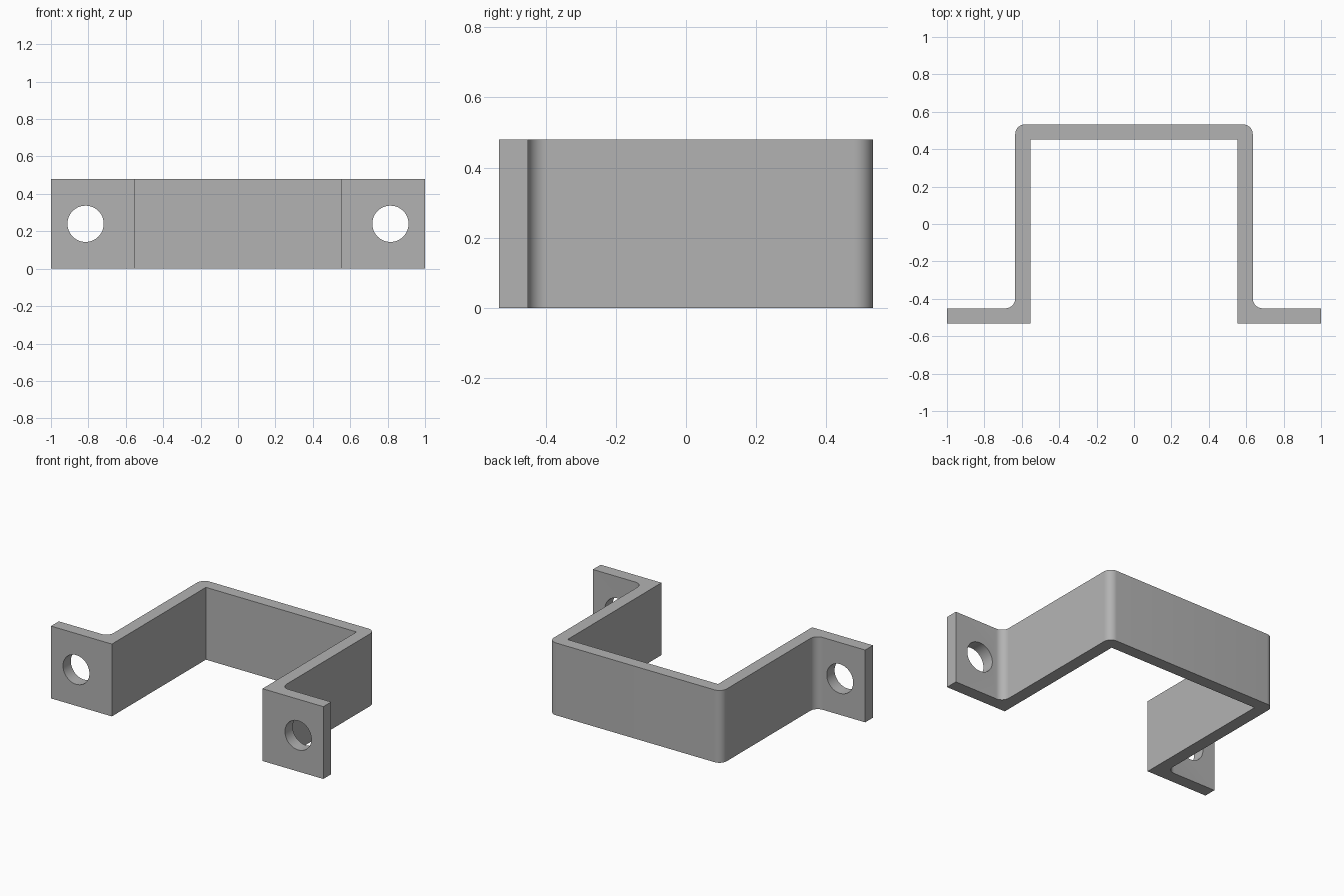
import bpy, bmesh, math

if "Cube" in bpy.data.objects:
    bpy.data.objects.remove(bpy.data.objects["Cube"])

HEIGHT = 0.48
Y_FRONT, Y_FLANGE, Y_INNER, Y_BACK = -0.533, -0.451, 0.453, 0.533
X_IN, X_OUT = 0.553, 0.635
R = 0.053
HOLE_X, HOLE_R = 0.815, 0.097

steel = bpy.data.materials.new("grey steel")
steel.diffuse_color = (0.45, 0.45, 0.45, 1)
steel.use_nodes = True
steel.node_tree.nodes["Principled BSDF"].inputs["Base Color"].default_value = steel.diffuse_color


def arc(cx, cy, r, start, end, n=10):
    """Points of a rounded corner, angles in degrees."""
    angles = [math.radians(start + (end - start) * i / n) for i in range(n + 1)]
    return [(cx + r * math.cos(a), cy + r * math.sin(a)) for a in angles]


# Right half of the strap outline, from the inner back corner round to the outer back corner
half = [(X_IN, Y_INNER), (X_IN, Y_FRONT), (1, Y_FRONT), (1, Y_FLANGE)]
half += arc(X_OUT + R, Y_FLANGE + R, R, 270, 180)
half += arc(X_OUT - R, Y_BACK - R, R, 0, 90)
outline = half + [(-x, y) for x, y in reversed(half)]

# Bent strap, extruded upwards
bm = bmesh.new()
face = bm.faces.new([bm.verts.new((x, y, 0)) for x, y in outline])
extruded = bmesh.ops.extrude_face_region(bm, geom=[face])
bmesh.ops.translate(bm, vec=(0, 0, HEIGHT),
                    verts=[v for v in extruded["geom"] if isinstance(v, bmesh.types.BMVert)])
bmesh.ops.recalc_face_normals(bm, faces=bm.faces)
mesh = bpy.data.meshes.new("bracket")
bm.to_mesh(mesh)
bm.free()
mesh.materials.append(steel)
bracket = bpy.data.objects.new("bracket", mesh)
bpy.context.collection.objects.link(bracket)

# Screw holes through both flanges
for side in (-1, 1):
    bpy.ops.mesh.primitive_cylinder_add(
        vertices=48, radius=HOLE_R, depth=0.3, rotation=(math.pi / 2, 0, 0),
        location=(side * HOLE_X, (Y_FRONT + Y_FLANGE) / 2, HEIGHT / 2))
    cutter = bpy.context.object
    cutter.name = "hole_cutter"
    cutter.hide_render = True
    cutter.data.materials.append(steel)
    cut = bracket.modifiers.new("screw_hole", "BOOLEAN")
    cut.operation = "DIFFERENCE"
    cut.solver = "EXACT"
    cut.object = cutter
    bpy.ops.object.select_all(action="DESELECT")
    bracket.select_set(True)
    bpy.context.view_layer.objects.active = bracket
    bpy.ops.object.modifier_apply(modifier=cut.name)
    bpy.data.objects.remove(cutter)

# Smooth bends and holes, crisp edges elsewhere
bpy.ops.object.shade_smooth_by_angle(angle=math.radians(30))
